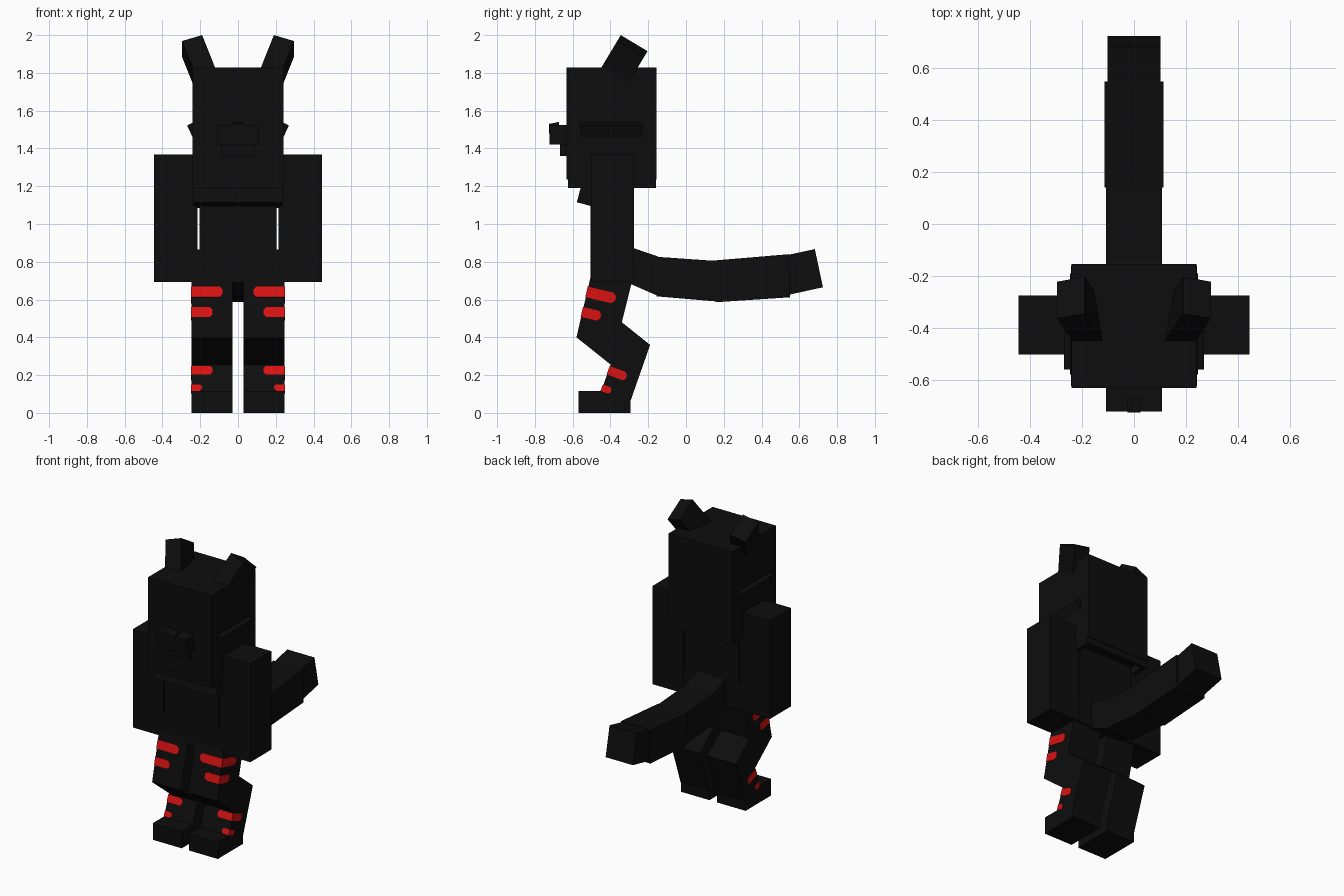
import bpy, bmesh, math
from mathutils import Matrix, Vector

if "Cube" in bpy.data.objects:
    bpy.data.objects.remove(bpy.data.objects["Cube"])


def material(name, rgb):
    m = bpy.data.materials.new(name)
    m.diffuse_color = (*rgb, 1)
    m.use_nodes = True
    m.node_tree.nodes["Principled BSDF"].inputs["Base Color"].default_value = m.diffuse_color
    return m


BLACK = material("charcoal_black", (0.004, 0.004, 0.004))
RED = material("stripe_red", (0.7, 0.006, 0.006))


def finish(name, bm, mat):
    bmesh.ops.recalc_face_normals(bm, faces=bm.faces)
    me = bpy.data.meshes.new(name)
    bm.to_mesh(me)
    bm.free()
    me.materials.append(mat)
    ob = bpy.data.objects.new(name, me)
    bpy.context.collection.objects.link(ob)
    return ob


def extrude(name, points, offset, mat=BLACK):
    """Extrude a flat outline of 3D points along an offset."""
    bm = bmesh.new()
    face = bm.faces.new([bm.verts.new(p) for p in points])
    new = bmesh.ops.extrude_face_region(bm, geom=[face])["geom"]
    bmesh.ops.translate(bm, vec=offset, verts=[v for v in new if isinstance(v, bmesh.types.BMVert)])
    return finish(name, bm, mat)


def prism(name, yz, x0, x1):
    return extrude(name, [(x0, y, z) for y, z in yz], (x1 - x0, 0, 0))


def box(name, x0, x1, y0, y1, z0, z1):
    return prism(name, [(y0, z0), (y1, z0), (y1, z1), (y0, z1)], x0, x1)


def turned_box(name, size, centre, rot):
    bm = bmesh.new()
    m = Matrix.Translation(centre) @ rot @ Matrix.Diagonal((*size, 1))
    bmesh.ops.create_cube(bm, size=1, matrix=m)
    return finish(name, bm, BLACK)


# Torso, hips and leaning chest
box("torso", -0.205, 0.205, -0.505, -0.28, 0.70, 1.40)
box("hips", -0.22, 0.22, -0.504, -0.281, 0.69, 0.865)
prism("chest", [(-0.578, 1.115), (-0.465, 1.085), (-0.40, 1.33), (-0.513, 1.36)], -0.235, 0.235)

# Head with a hollow collar below
box("head", -0.24, 0.24, -0.632, -0.155, 1.235, 1.828)
for s in (-1, 1):
    box("collar_side", s * 0.215, s * 0.242, -0.625, -0.16, 1.19, 1.236)
for y in (-0.625, -0.187):
    box("collar_end", -0.215, 0.215, y, y + 0.027, 1.19, 1.236)

# Muzzle, lower jaw and nose
box("muzzle", -0.108, 0.108, -0.722, -0.62, 1.42, 1.525)
box("lower_jaw", -0.09, 0.09, -0.668, -0.62, 1.36, 1.43)
prism("nose", [(-0.726, 1.48), (-0.67, 1.49), (-0.673, 1.54), (-0.726, 1.53)], -0.026, 0.026)

# Tail segments
prism("tail_root", [(-0.30, 0.88), (-0.14, 0.825), (-0.15, 0.62), (-0.31, 0.69)], -0.107, 0.107)
prism("tail_inner", [(-0.15, 0.826), (0.15, 0.805), (0.16, 0.59), (-0.155, 0.617)], -0.108, 0.108)
prism("tail_outer", [(0.14, 0.806), (0.545, 0.84), (0.55, 0.612), (0.16, 0.586)], -0.113, 0.113)
prism("tail_tip", [(0.52, 0.832), (0.682, 0.867), (0.725, 0.665), (0.52, 0.62)], -0.103, 0.103)

THIGH = (Vector((0, -0.505, 0.72)), Vector((0, -0.58, 0.40)))
CALF = (Vector((0, -0.398, 0.255)), Vector((0, -0.45, 0.115)))
LEG = [(-0.505, 0.72), (-0.58, 0.40), (-0.398, 0.255), (-0.45, 0.115), (-0.57, 0.115), (-0.57, 0),
       (-0.295, 0), (-0.295, 0.06), (-0.19, 0.36), (-0.34, 0.48), (-0.28, 0.72)]
# Stripes: leg section, top and bottom height, front length, side length
STRIPES = [(THIGH, 0.668, 0.612, 0.165, 0.155), (THIGH, 0.560, 0.508, 0.112, 0.10),
           (CALF, 0.247, 0.203, 0.112, 0.10), (CALF, 0.150, 0.116, 0.055, 0.05)]


def stripe(s, section, z_top, z_low, front_len, side_len):
    a, b = section
    down = (b - a).normalized()
    inward = Vector((0, -down.z, down.y))
    top = a + down * ((z_top - a.z) / down.z) + Vector((s * 0.246, 0, 0))
    h = (z_top - z_low) / -down.z
    c = h * 0.28
    across = Vector((-s, 0, 0))
    for name, run, length, out in (("front_stripe", across, front_len, -inward),
                                   ("side_stripe", inward, side_len, -across)):
        outline = [(0, 0), (length - c, 0), (length, c), (length, h - c), (length - c, h), (0, h)]
        pts = [top + run * u + down * v - out * 0.002 for u, v in outline]
        extrude(name, pts, out * 0.005, RED)


for s in (-1, 1):
    # Arms and jointed legs
    box("arm", s * 0.215, s * 0.446, -0.503, -0.275, 0.692, 1.367)
    prism("leg", LEG, s * 0.028, s * 0.246)
    for row in STRIPES:
        stripe(s, *row)

    # Ears leaning back and outwards
    rot = Matrix.Rotation(math.radians(-31), 4, 'X') @ Matrix.Rotation(math.radians(s * 18.9), 4, 'Y')
    size = Vector((0.112, 0.165, 0.29))
    tip = rot @ Vector((-s * size.x / 2, -size.y / 2, size.z / 2))
    turned_box("ear", size, Vector((s * 0.19, -0.345, 2.0)) - tip, rot)

    # Cheek tufts
    turned_box("cheek_tuft", (0.03, 0.33, 0.08), (s * 0.239, -0.395, 1.492),
               Matrix.Rotation(math.radians(s * 25), 4, 'Y'))
